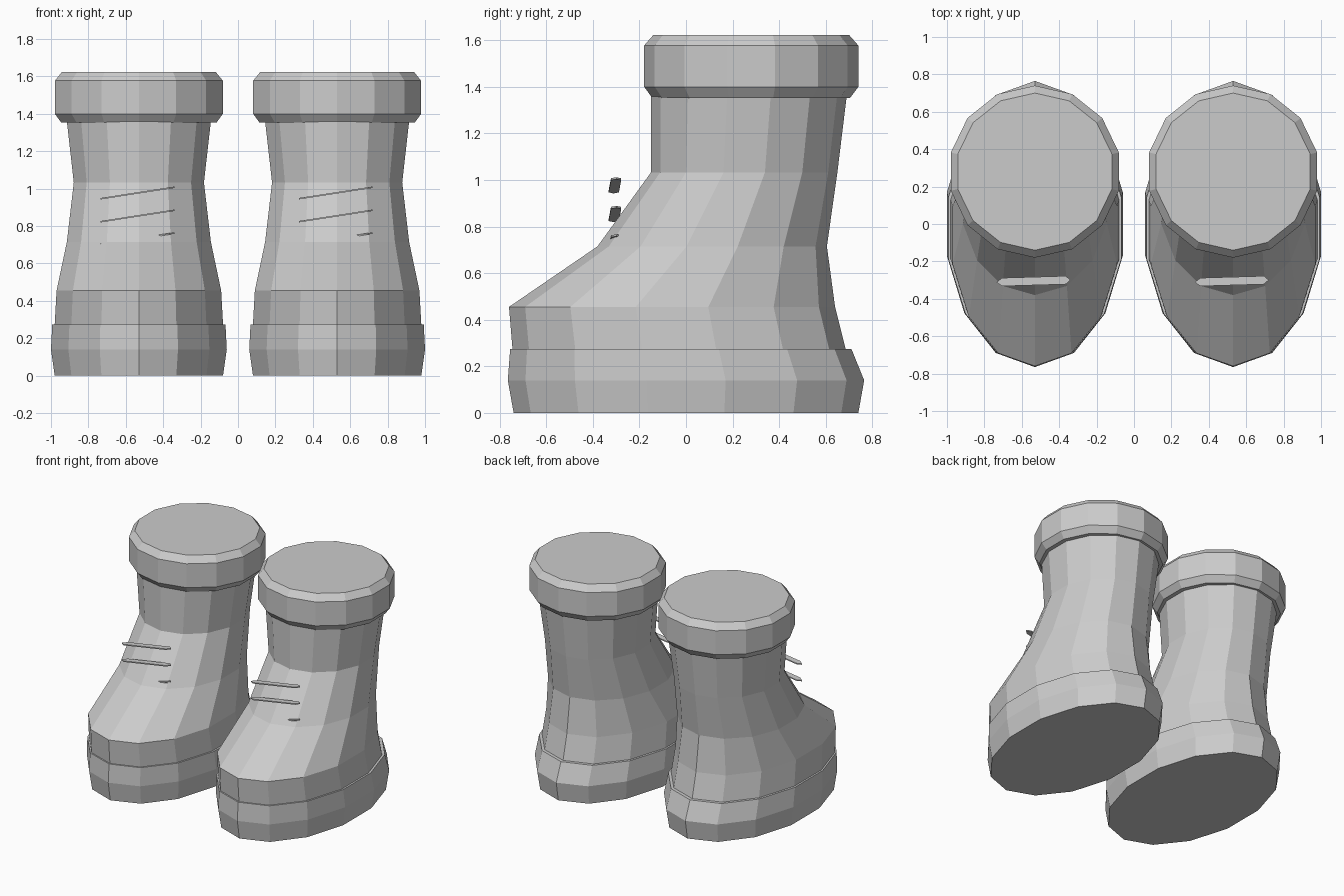
import bpy
import math

SIDES = 14
BOOT_X = 0.53

cube = bpy.data.objects.get("Cube")
if cube:
    bpy.data.objects.remove(cube, do_unlink=True)

grey = bpy.data.materials.new("plain_grey")
grey.use_nodes = True
colour = (0.6, 0.6, 0.6, 1.0)
grey.diffuse_color = colour
grey.node_tree.nodes["Principled BSDF"].inputs["Base Color"].default_value = colour


def make_object(name, verts, faces, x):
    mesh = bpy.data.meshes.new(name)
    mesh.from_pydata(verts, [], faces)
    mesh.materials.append(grey)
    obj = bpy.data.objects.new(name, mesh)
    obj.location.x = x
    bpy.context.collection.objects.link(obj)
    return obj


def loft(name, rings, x):
    """Closed solid through oval rings: (height, front y, back y, half width)."""
    verts, faces = [], []
    widest = max(math.sin(math.tau * k / SIDES) for k in range(SIDES))
    for z, front, back, half in rings:
        for k in range(SIDES):
            a = math.tau * k / SIDES
            y = (front + back) / 2 - math.cos(a) * (back - front) / 2
            verts.append((math.sin(a) * half / widest, y, z))
    for r in range(len(rings) - 1):
        for k in range(SIDES):
            a, b = r * SIDES + k, r * SIDES + (k + 1) % SIDES
            faces.append((a, b, b + SIDES, a + SIDES))
    faces.append(tuple(reversed(range(SIDES))))
    faces.append(tuple(range(len(verts) - SIDES, len(verts))))
    return make_object(name, verts, faces, x)


def lace(name, z, x):
    """Thin pointed strip rising towards the model's left."""
    outline = [(-0.205, 0), (-0.175, -0.022), (0.165, -0.022),
               (0.19, 0), (0.165, 0.022), (-0.175, 0.022)]
    n = len(outline)
    verts = [(px, -0.305 + 0.03 * px + py, z + 0.155 * px + side * 0.004)
             for side in (-1, 1) for px, py in outline]
    faces = [tuple(reversed(range(n))), tuple(range(n, 2 * n))]
    faces += [(k, (k + 1) % n, (k + 1) % n + n, k + n) for k in range(n)]
    return make_object(name, verts, faces, x)


sole = [(0.0, -0.74, 0.74, 0.45), (0.14, -0.765, 0.765, 0.47),
        (0.275, -0.755, 0.71, 0.463)]
upper = [(0.2, -0.74, 0.69, 0.445), (0.275, -0.745, 0.685, 0.45),
         (0.455, -0.76, 0.64, 0.44), (0.715, -0.38, 0.605, 0.385),
         (1.033, -0.15, 0.65, 0.348), (1.36, -0.15, 0.69, 0.385)]
cuff = [(1.353, -0.145, 0.705, 0.415), (1.4, -0.18, 0.74, 0.449),
        (1.577, -0.18, 0.74, 0.449), (1.623, -0.14, 0.70, 0.412)]

# The two boots
for side, x in (("left", BOOT_X), ("right", -BOOT_X)):
    loft(side + "_sole", sole, x)
    loft(side + "_upper", upper, x)
    loft(side + "_cuff", cuff, x)
    for spot, z in (("top", 0.978), ("middle", 0.855), ("bottom", 0.733)):
        lace(f"{side}_{spot}_lace", z, x)
